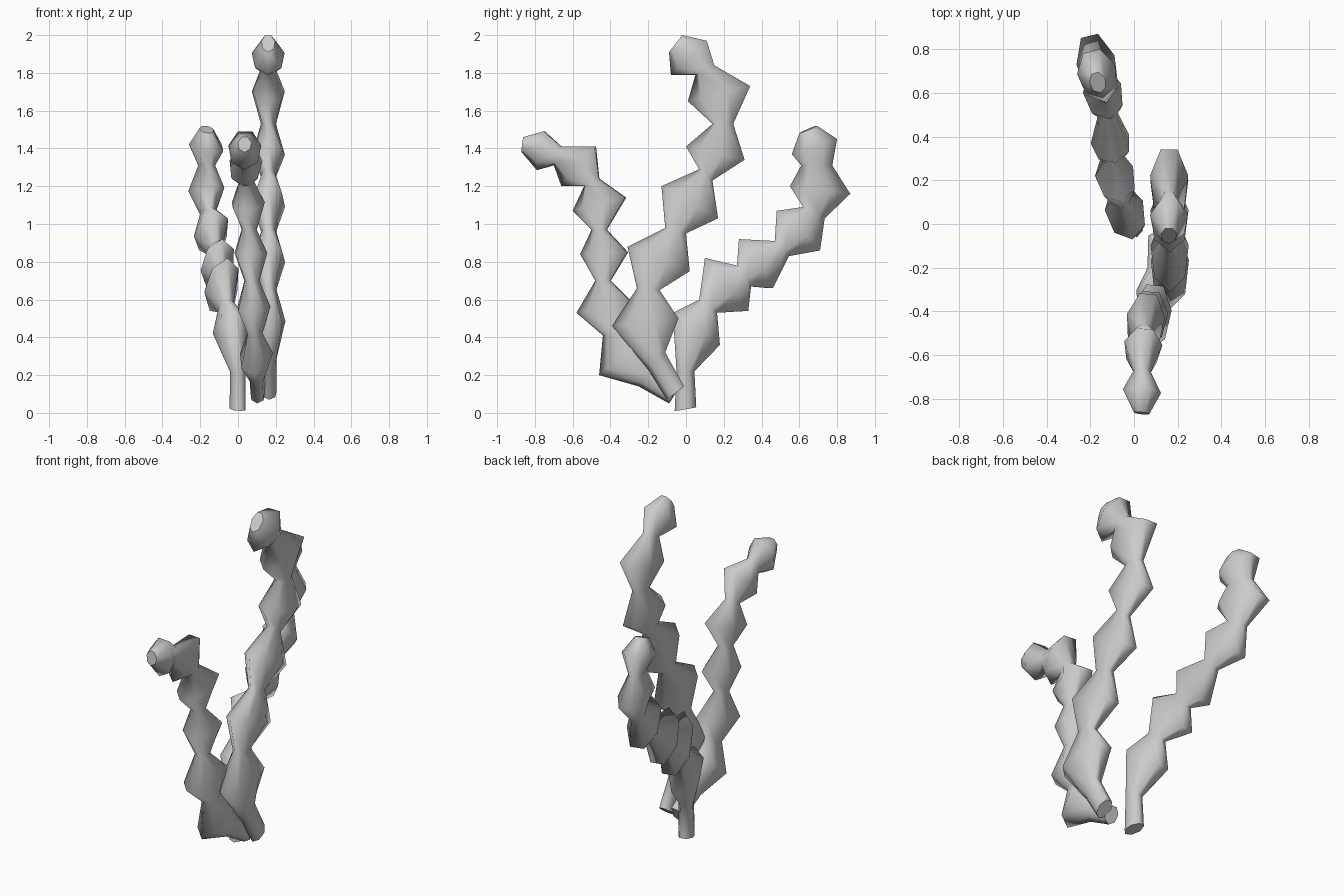
import bpy, bmesh, math
from mathutils import Vector

cube = bpy.data.objects.get("Cube")
if cube:
    bpy.data.objects.remove(cube, do_unlink=True)

SIDES = 7
WIDE, NARROW, TIP = .087, .04, .036


def make_material(name, color):
    mat = bpy.data.materials.new(name)
    mat.use_nodes = True
    mat.diffuse_color = color
    shader = mat.node_tree.nodes["Principled BSDF"]
    shader.inputs["Base Color"].default_value = color
    shader.inputs["Roughness"].default_value = .8
    return mat


def unit_section():
    """Cross-section scaled so that it fills -1..1 in both directions."""
    angles = [math.tau * (i + .5) / SIDES for i in range(SIDES)]
    us = [math.cos(a) for a in angles]
    vs = [math.sin(a) for a in angles]
    middle, half = (max(us) + min(us)) / 2, (max(us) - min(us)) / 2
    return [((u - middle) / half, v / max(vs)) for u, v in zip(us, vs)]


SECTION = unit_section()


def make_stalk(name, sections, x_low, x_high, z_low, z_high, lean, mat):
    """Loft a knobbly tube; each section is its near and far edge as y, z, y, z."""
    bm = bmesh.new()
    rings = []
    last = len(sections) - 1
    for i, (near_y, near_z, far_y, far_z) in enumerate(sections):
        near, far = Vector((0, near_y, near_z)), Vector((0, far_y, far_z))
        center, axis = (near + far) / 2, (far - near) / 2
        # The stalk drifts sideways as it rises, and its sections lean with it
        rise = min(max((center.z - z_low) / (z_high - z_low), 0), 1)
        center.x = x_low + (x_high - x_low) * rise
        axis.x = lean * axis.y
        half_width = TIP if i == last else WIDE if i > 1 and i % 2 == 0 else NARROW
        across = Vector((1, -lean, 0)) * half_width
        rings.append([bm.verts.new(center + axis * u + across * v)
                      for u, v in SECTION])

    # Smooth sides, flat ends
    for low, high in zip(rings, rings[1:]):
        for k in range(SIDES):
            n = (k + 1) % SIDES
            bm.faces.new((low[k], low[n], high[n], high[k])).smooth = True
    bm.faces.new(list(reversed(rings[0])))
    bm.faces.new(rings[-1])
    bmesh.ops.recalc_face_normals(bm, faces=bm.faces)

    mesh = bpy.data.meshes.new(name)
    bm.to_mesh(mesh)
    bm.free()
    mesh.materials.append(mat)
    obj = bpy.data.objects.new(name, mesh)
    bpy.context.collection.objects.link(obj)
    return obj


grey = make_material("pale_grey", (.6, .6, .6, 1))

# Stalk reaching to the back
make_stalk("back_stalk", [
    (-.06, .01, .05, .03), (-.05, .22, .04, .22),
    (-.07, .53, .17, .36), (.07, .6, .16, .53),
    (.1, .82, .32, .54), (.27, .78, .34, .67),
    (.28, .92, .45, .66), (.47, .91, .54, .83),
    (.48, 1.07, .7, .86), (.62, 1.09, .73, 1.03),
    (.55, 1.2, .86, 1.16), (.61, 1.31, .77, 1.31),
    (.56, 1.37, .79, 1.45), (.6, 1.48, .69, 1.52),
], 0, -.165, .25, 1.1, -.25, grey)

# Stalk reaching to the front
make_stalk("front_stalk", [
    (-.09, .05, -.04, .14), (-.25, .14, -.18, .24),
    (-.46, .2, -.23, .38), (-.44, .41, -.32, .43),
    (-.58, .53, -.28, .58), (-.48, .7, -.4, .7),
    (-.56, .84, -.31, .85), (-.5, .97, -.42, .97),
    (-.6, 1.07, -.32, 1.14), (-.54, 1.2, -.46, 1.24),
    (-.66, 1.2, -.48, 1.41), (-.7, 1.31, -.66, 1.41),
    (-.79, 1.285, -.75, 1.49), (-.87, 1.38, -.86, 1.46),
], .105, .035, .1, 1.4, .1, grey)

# Tallest stalk in the middle
make_stalk("tall_stalk", [
    (-.1, .07, -.01, .14), (-.2, .23, -.11, .32),
    (-.39, .46, -.04, .5), (-.26, .66, -.14, .65),
    (-.31, .88, .02, .75), (-.11, .98, 0, .95),
    (-.13, 1.2, .17, 1.03), (.07, 1.29, .14, 1.23),
    (0, 1.41, .31, 1.34), (.14, 1.53, .25, 1.53),
    (.01, 1.65, .34, 1.73), (.05, 1.79, .15, 1.84),
    (-.08, 1.79, .11, 1.97), (-.09, 1.91, -.02, 2),
], .165, .16, .1, 1.9, 0, grey)
